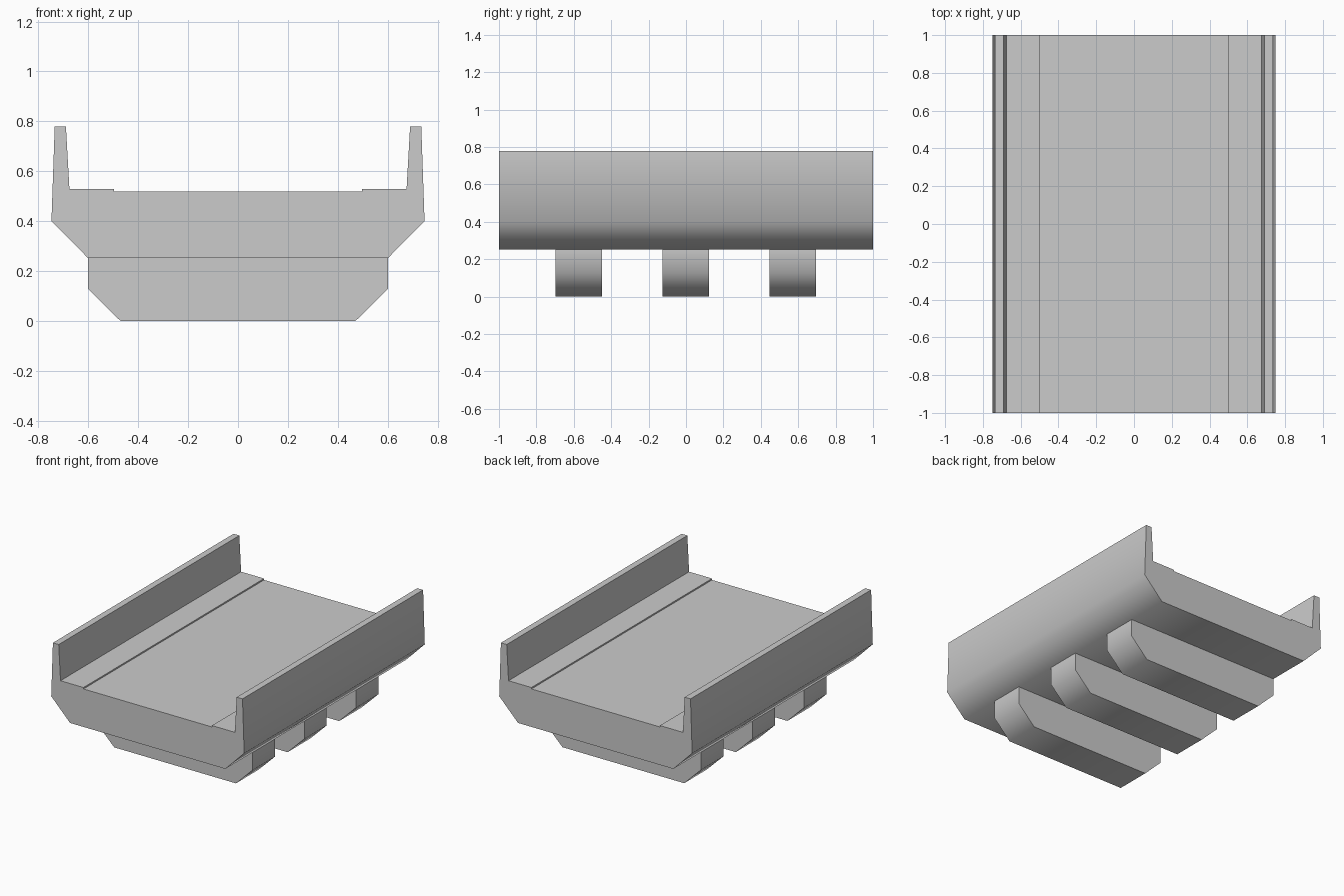
import bpy, bmesh, math

if "Cube" in bpy.data.objects:
    bpy.data.objects.remove(bpy.data.objects["Cube"])


def extrude_profile(name, half, y0, y1):
    """Mirror a right-half (x, z) outline, listed bottom to top, and extrude it along y."""
    outline = half + [(-x, z) for x, z in reversed(half)]
    bm = bmesh.new()
    face = bm.faces.new([bm.verts.new((x, y0, z)) for x, z in outline])
    ext = bmesh.ops.extrude_face_region(bm, geom=[face], use_keep_orig=True)
    verts = [g for g in ext["geom"] if isinstance(g, bmesh.types.BMVert)]
    bmesh.ops.translate(bm, verts=verts, vec=(0, y1 - y0, 0))
    bmesh.ops.recalc_face_normals(bm, faces=bm.faces)
    mesh = bpy.data.meshes.new(name)
    bm.to_mesh(mesh)
    bm.free()
    obj = bpy.data.objects.new(name, mesh)
    bpy.context.collection.objects.link(obj)
    # Soft 45 degree chamfers, crisp right angles
    bpy.ops.object.select_all(action='DESELECT')
    obj.select_set(True)
    bpy.context.view_layer.objects.active = obj
    bpy.ops.object.shade_smooth_by_angle(angle=math.radians(50))
    return obj


# Bridge deck with tapered side walls and raised kerb ledges
extrude_profile("bridge_deck", [
    (0.602, 0.252), (0.748, 0.40), (0.735, 0.778), (0.69, 0.778),
    (0.676, 0.528), (0.498, 0.528), (0.498, 0.518)], -1, 1)

# Three chamfered cross beams under the deck
for i, y in enumerate((-0.573, -0.001, 0.570)):
    extrude_profile(f"cross_beam_{i + 1}", [
        (0.472, 0.0), (0.602, 0.128), (0.602, 0.252)], y - 0.124, y + 0.124)
